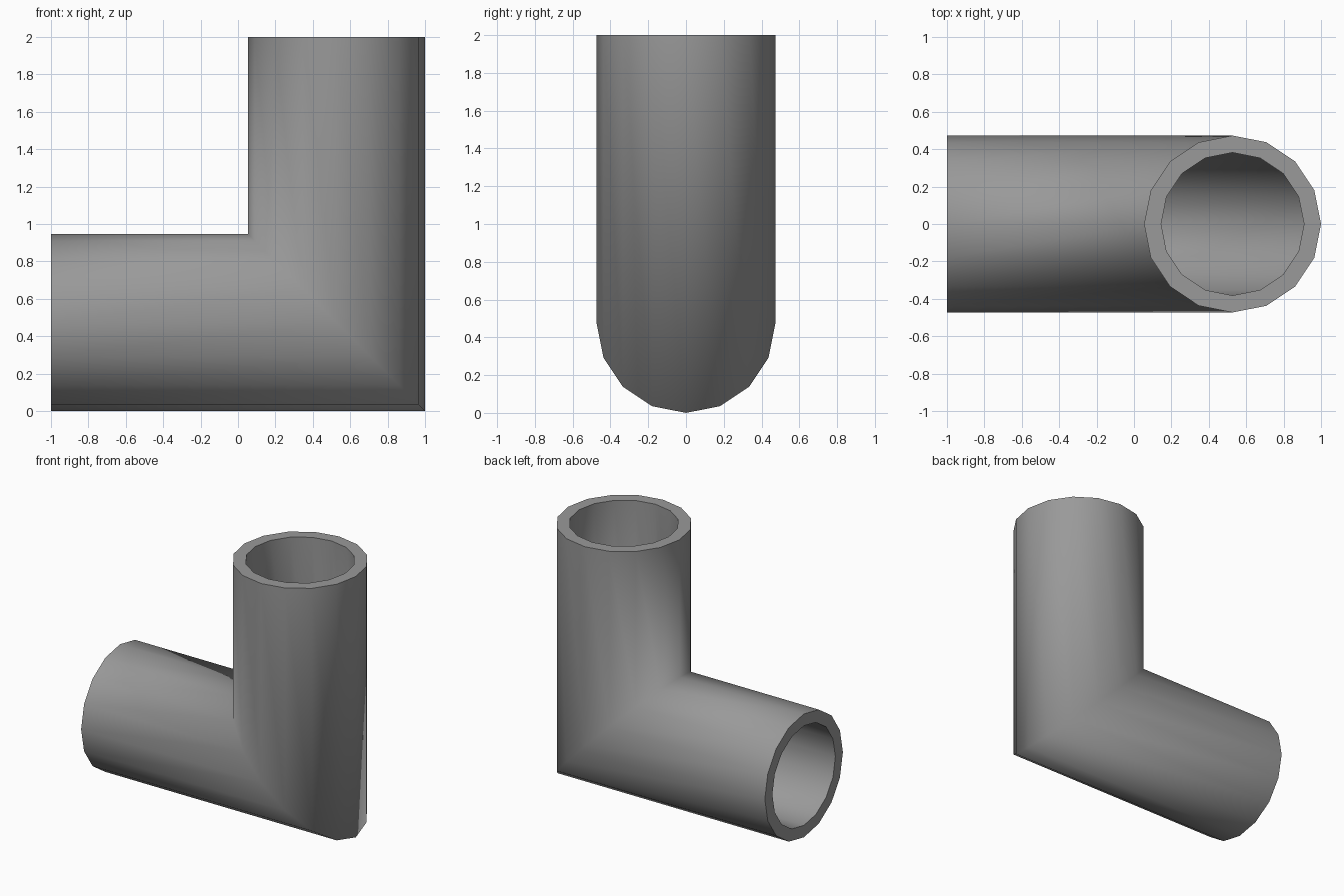
import bpy, bmesh, math

if "Cube" in bpy.data.objects:
    bpy.data.objects.remove(bpy.data.objects["Cube"])

SIDES = 16
R_OUT, R_IN = 0.473, 0.382
AX, AZ = 1 - R_OUT, R_OUT      # vertical axis x, horizontal axis z

bm = bmesh.new()


def ring(r, kind):
    """Ring of verts at the open left end, the mitre joint or the open top."""
    verts = []
    for i in range(SIDES):
        a = 2 * math.pi * i / SIDES
        c, s = r * math.cos(a), r * math.sin(a)
        x = -1 if kind == "left" else AX - c
        z = 2 if kind == "top" else AZ + c
        verts.append(bm.verts.new((x, s, z)))
    return verts


# Outer wall, top rim, inner wall, left rim form one closed loop of rings
rings = [ring(R_OUT, k) for k in ("left", "mitre", "top")]
rings += [ring(R_IN, k) for k in ("top", "mitre", "left")]
for k, a in enumerate(rings):
    b = rings[(k + 1) % len(rings)]
    for i in range(SIDES):
        j = (i + 1) % SIDES
        bm.faces.new((a[i], a[j], b[j], b[i]))
bmesh.ops.recalc_face_normals(bm, faces=bm.faces[:])

mesh = bpy.data.meshes.new("pipe_elbow")
bm.to_mesh(mesh)
bm.free()
pipe = bpy.data.objects.new("pipe_elbow", mesh)
bpy.context.collection.objects.link(pipe)

# Dark grey material
dark = bpy.data.materials.new("dark_grey")
dark.diffuse_color = (0.32, 0.32, 0.32, 1)
dark.use_nodes = True
dark.node_tree.nodes["Principled BSDF"].inputs["Base Color"].default_value = dark.diffuse_color
mesh.materials.append(dark)

# Smooth walls and joint, crisp rims
bpy.context.view_layer.objects.active = pipe
pipe.select_set(True)
bpy.ops.object.shade_smooth_by_angle(angle=math.radians(89))
